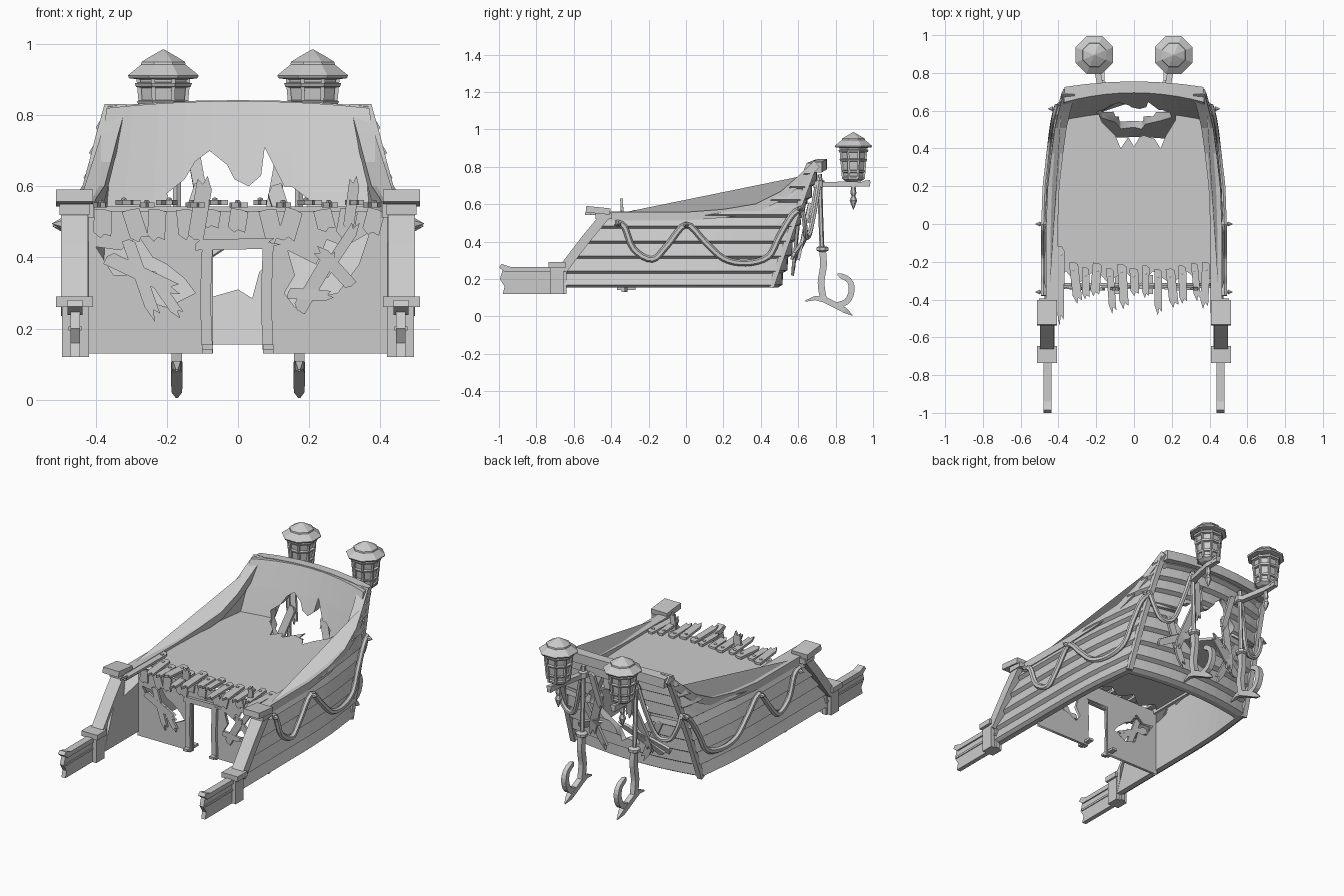
import bpy, bmesh, math, random
from mathutils import Vector, Matrix

if "Cube" in bpy.data.objects:
    bpy.data.objects.remove(bpy.data.objects["Cube"])

random.seed(4)
grey = bpy.data.materials.new("weathered grey")
grey.diffuse_color = (0.6, 0.6, 0.6, 1)
grey.use_nodes = True
grey.node_tree.nodes["Principled BSDF"].inputs["Base Color"].default_value = grey.diffuse_color


def finish(name, me, mirror=False):
    bm = bmesh.new()
    bm.from_mesh(me)
    bmesh.ops.remove_doubles(bm, verts=bm.verts, dist=1e-6)
    bmesh.ops.recalc_face_normals(bm, faces=bm.faces)
    bm.to_mesh(me)
    bm.free()
    me.materials.clear()
    me.materials.append(grey)
    ob = bpy.data.objects.new(name, me)
    bpy.context.collection.objects.link(ob)
    if mirror:
        ob.modifiers.new("mirror", 'MIRROR')
    return ob


def loft(name, rings, mirror=False):
    n, m = len(rings[0]), len(rings)
    faces = [(i*n + j, i*n + (j+1) % n, (i+1)*n + (j+1) % n, (i+1)*n + j)
             for i in range(m-1) for j in range(n)]
    faces += [tuple(range(n)), tuple(range((m-1)*n, m*n))]
    me = bpy.data.meshes.new(name)
    me.from_pydata([tuple(p) for r in rings for p in r], [], faces)
    return finish(name, me, mirror)


def sweep(name, path, w, h, side=(1, 0, 0), n=4, mirror=True, taper=None):
    path, s = [Vector(p) for p in path], Vector(side)
    rings = []
    for i, p in enumerate(path):
        t = (path[min(i+1, len(path)-1)] - path[max(i-1, 0)]).normalized()
        u = t.cross(s).normalized()
        k = taper[i] if taper else 1
        r = math.sqrt(0.5) if n == 4 else 0.5
        angs = [2*math.pi*(j+0.5)/n for j in range(n)]
        rings.append([p + s*(w*k*r*math.cos(a)) + u*(h*k*r*math.sin(a)) for a in angs])
    return loft(name, rings, mirror)


def smooth(pts, k=4):
    p = [Vector(q) for q in pts]
    p = [p[0]] + p + [p[-1]]
    out = []
    for i in range(1, len(p)-2):
        a, b, c, d = p[i-1:i+3]
        for j in range(k):
            t = j/k
            out.append(0.5*(2*b + (c-a)*t + (2*a-5*b+4*c-d)*t*t + (3*b-a-3*c+d)*t**3))
    return out + [p[-2]]


def box(name, c, size, rx=0, mirror=True):
    bm = bmesh.new()
    bmesh.ops.create_cube(bm, size=1, matrix=Matrix.Translation(c) @ Matrix.Rotation(rx, 4, 'X')
                          @ Matrix.Diagonal((*size, 1)))
    me = bpy.data.meshes.new(name)
    bm.to_mesh(me)
    bm.free()
    return finish(name, me, mirror)


def lathe(name, prof, x, y, n=8, mirror=True):
    return loft(name, [[(x + r*math.cos(2*math.pi*(j+.5)/n), y + r*math.sin(2*math.pi*(j+.5)/n), z)
                        for j in range(n)] for r, z in prof], mirror)


def board(name, a, b, w, normal, t=0.014, mirror=False):
    # broken plank with a splintered end at b
    a, d, nrm = Vector(a), Vector(b) - Vector(a), Vector(normal).normalized()
    s = nrm.cross(d).normalized()
    out = [(0, -.5), (.8, -.5), (1, -.1), (.86, .1), (.93, .5), (.06, .5), (.0, .1)]
    return loft(name, [[a + d*u + s*(v*w) + nrm*k for u, v in out] for k in (-t/2, t/2)], mirror)


def plate(name, loops, thick, offset, upright=False):
    # flat sheet; the first loop is the outline and the others are holes
    cu = bpy.data.curves.new(name, 'CURVE')
    cu.dimensions, cu.fill_mode, cu.extrude = '2D', 'BOTH', thick/2
    for lp in loops:
        sp = cu.splines.new('POLY')
        sp.points.add(len(lp)-1)
        for p, q in zip(sp.points, lp):
            p.co = (q[0], q[1], 0, 1)
        sp.use_cyclic_u = True
    tmp = bpy.data.objects.new(name + "_curve", cu)
    bpy.context.collection.objects.link(tmp)
    dg = bpy.context.evaluated_depsgraph_get()
    me = bpy.data.meshes.new_from_object(tmp.evaluated_get(dg))
    bpy.data.objects.remove(tmp)
    me.transform(Matrix.Translation((0, offset, 0)) @ Matrix.Rotation(math.pi/2, 4, 'X')
                 if upright else Matrix.Translation((0, 0, offset)))
    return finish(name, me)


def interp(tab, v):
    if v <= tab[0][0]:
        return tab[0][1]
    for (a, p), (b, q) in zip(tab, tab[1:]):
        if v <= b:
            return p + (q-p)*(v-a)/(b-a)
    return tab[-1][1]


# hull shape rules
half = lambda y: interp([(-.6, .462), (0, .46), (.2, .452), (.4, .43), (.55, .41), (.7, .37)], y)
front = lambda z: interp([(.27, -.65), (.5299, -.46), (.53, 0), (.55, .2), (.58, .38),
                          (.66, .52), (.74, .61), (.82, .68)], z)
stern = lambda z: interp([(.155, .45), (.3, .5), (.5, .57), (.66, .625), (.82, .685)], z)
levels = [.155, .23, .31, .39, .47, .5299, .53, .61, .68, .75, .82]
prof = []
for a, b in zip(levels, levels[1:]):
    prof += [(a, -.008)] + ([(a+.014, .012)] if b-a > .01 else [])
prof += [(.82, -.008)] + [(z, -.04) for z in reversed(levels)]

# planked hull sides
rings = []
for i in range(15):
    u, r = i/14, []
    for z, o in prof:
        y = front(z) + (stern(z) - front(z))*u
        r.append((half(y) + o, y, z))
    rings.append(r)
loft("hull_side", rings, True)

# planked transom with a jagged hole
rings = []
for i in range(11):
    v = -1 + i/5
    rings.append([(v*(half(stern(z)) - .004), stern(z) + o + .05*(1-v*v),
                   z + .02*(1-v*v)*(z-.155)/.665) for z, o in prof])
transom = loft("transom", rings)
hole = [(-.07, .29), (0, .31), (.04, .285), (.06, .36), (.14, .43), (.2, .5), (.19, .57), (.15, .6),
        (.13, .6), (.1, .66), (.075, .71), (.065, .63), (.03, .6), (-.01, .62), (-.03, .66),
        (-.08, .70), (-.12, .67), (-.15, .62), (-.2, .58), (-.17, .48), (-.1, .4)]
cutter = plate("hole_cutter", [hole], .8, .6, True)
cutter.hide_render = True
cutter.hide_viewport = True
bo = transom.modifiers.new("hole", 'BOOLEAN')
bo.object, bo.operation, bo.solver = cutter, 'DIFFERENCE', 'EXACT'

# rails
rail = [(-.47, .535), (0, .535), (.2, .55), (.38, .58), (.52, .65), (.61, .73), (.7, .815)]
sweep("side_rail", [(half(y) - .026, y, z) for y, z in rail], .062, .045)
sweep("stern_rail", [(x, .70 + .03*(1-(x/.37)**2), .797 + .018*(1-(x/.37)**2))
                     for x in (-.365, -.25, -.12, 0, .12, .25, .365)], .05, .055, (0, 1, 0), mirror=False)
sweep("stern_corner_trim", [(half(stern(z)) - .008, stern(z) + .004, z)
                            for z in (.155, .3, .45, .6, .8)], .03, .03)
# front posts and the low rails ahead of them
sweep("sloped_post", [(.46, -.43, .54), (.46, -.53, .42), (.46, -.66, .25)], .075, .05)
box("upper_post_cap", (.46, -.47, .567), (.105, .13, .034), -.1)
box("upper_post_block", (.46, -.44, .535), (.085, .09, .03))
box("lower_post", (.457, -.69, .2), (.075, .075, .16))
box("lower_post_cap", (.46, -.69, .275), (.105, .09, .03))
loft("low_rail", [[(x, y, z) for y, z in [(-.64, .12), (-.98, .12), (-.97, .16), (-.995, .2),
                                          (-.98, .25), (-.64, .25)]] for x in (.445, .471)], True)
loft("low_rail_top", [[(x, y, z) for y, z in [(-.64, .238), (-.97, .238), (-1, .262), (-.985, .28),
                                              (-.94, .265), (-.64, .265)]] for x in (.438, .48)], True)
sweep("low_rail_strip", [(.458, -.64, .2), (.458, -.98, .2)], .036, .012)

# deck with a broken stern end and front edge
plate("deck", [[(-.43, -.31), (-.36, -.25), (-.3, -.32), (-.2, -.24), (-.14, -.31), (-.05, -.25),
                (.03, -.32), (.1, -.25), (.2, -.32), (.28, -.25), (.35, -.31), (.43, -.28),
                (.42, .2), (.4, .4), (.37, .6), (.22, .63), (.22, .55), (.17, .47), (.14, .4),
                (.11, .45), (.05, .47), (.03, .46), (0, .41), (-.03, .46), (-.07, .4), (-.1, .47),
                (-.17, .54), (-.2, .62), (-.37, .6), (-.4, .4), (-.42, .2)]], .016, .535)
for i in range(13):
    x, y0 = -.385 + i*.064, -.2 - random.random()*.04
    if i == 0:
        y0 = -.12
    y1, dx = random.uniform(-.37, -.5), random.uniform(-.03, .03)
    z = .548 + .006*(i % 2)
    board("deck_plank", (x, y0, z), (x + dx, -.54 if i == 0 else y1, z), random.uniform(.035, .05), (0, 0, 1))
    lathe("plank_nail", [(.009, z), (.009, z+.011), (.004, z+.014)], x, y0 - .04, 6, False)

# front bulkhead with doorway and broken holes
plate("bulkhead", [
    [(-.43, .13), (-.07, .13), (-.07, .43), (.08, .43), (.08, .13), (.43, .13), (.43, .53), (-.43, .53)],
    [(-.4, .43), (-.35, .35), (-.29, .35), (-.27, .28), (-.2, .26), (-.12, .3), (-.15, .34), (-.2, .38),
     (-.24, .4), (-.28, .46), (-.33, .42)],
    [(.13, .3), (.16, .26), (.22, .29), (.28, .3), (.34, .38), (.37, .47), (.3, .43), (.25, .45),
     (.22, .38), (.14, .42), (.16, .35)]], .016, -.32, True)
for x in (-.086, .085):
    sweep("door_post", [(x, -.33, .13), (x-.006, -.33, .28), (x, -.33, .44)], .03, .03, mirror=False)
    box("door_post_foot", (x, -.32, .148), (.03, .1, .014), mirror=False)
board("door_lintel", (-.12, -.335, .435), (.12, -.335, .44), .03, (0, -1, 0), .02)
for a, b, w in [((-.12, .45), (-.09, .63), .045), ((-.31, .45), (-.23, .22), .035), ((-.37, .4), (-.16, .3), .04),
                ((-.25, .36), (-.16, .23), .03), ((.17, .25), (.27, .42), .04), ((.32, .32), (.22, .43), .035),
                ((.24, .35), (.34, .5), .03), ((.31, .48), (.33, .63), .03), ((.14, .3), (.27, .29), .03)]:
    board("bulkhead_board", (a[0], -.337, a[1]), (b[0], -.345, b[1]), w, (0, -1, 0))
# shards under the deck's front edge
for i in range(11):
    x = -.38 + i*.077
    board("hanging_shard", (x, -.335, .535), (x + random.uniform(-.03, .03), -.335, random.uniform(.43, .5)),
          .05, (0, -1, 0), .01)

# garland along the sides and over the stern
g = [(-.38, .5), (-.33, .48), (-.28, .36), (-.18, .305), (-.1, .38), (0, .49), (.1, .4), (.2, .31),
     (.32, .285), (.44, .32), (.5, .43), (.57, .545), (.63, .58)]
sweep("side_garland", smooth([(half(y) + .018, y, z) for y, z in g]), .03, .034, n=6)
sweep("stern_garland", smooth([(.405, .62, .58), (.385, .635, .5), (.34, .64, .43), (.27, .66, .44),
                               (.22, .69, .58), (.18, .715, .74)]), .028, .028, (0, 1, 0), 6)
for y, z in [(0, .488), (-.36, .495), (.61, .575)]:
    x = half(y)
    sweep("garland_spike", [(x, y, z), (x+.035, y, z), (x+.037, y, z), (x+.062, y, z)],
          .03, .03, (0, 1, 0), 6, taper=[.6, .6, 1, .05])

# broken boards on the stern
for a, b, w in [((.1, .66, .6), (.2, .6, .3), .045), ((.25, .6, .5), (.12, .57, .22), .04),
                ((.3, .57, .32), (.1, .64, .42), .04), ((.13, .7, .72), (.09, .66, .5), .035)]:
    board("stern_board", a, b, w, (0, 1, -.35), .016, True)
board("stern_beam", (-.26, .58, .3), (-.02, .66, .46), .04, (0, 1, -.35), .016)

# lantern arms and lanterns
LX, LY = .21, .895
sweep("lantern_arm", [(.165, .68, .705), (.18, .74, .705), (LX, LY, .707), (LX, .985, .705)], .032, .028,
      taper=[1.2, 1, 1, .8])
sweep("arm_fork", [(LX, .93, .707), (LX, .96, .72), (LX, .985, .722)], .03, .014)
lathe("pendant", [(.002, .572), (.02, .62), (.01, .645), (.016, .66), (.01, .71)], LX, LY, 6)
lathe("lantern_body", [(.04, .72), (.06, .732), (.064, .745), (.056, .75), (.07, .9), (.076, .905)], LX, LY)
for r, z in [(.066, .775), (.076, .835), (.083, .885)]:
    lathe("lantern_band", [(r-.012, z-.008), (r, z-.005), (r+.004, z+.005), (r-.012, z+.008)], LX, LY)
lathe("lantern_roof", [(.07, .9), (.104, .904), (.108, .912), (.068, .942), (.066, .95), (.04, .965),
                       (.002, .985)], LX, LY)
for i in range(8):
    a = math.pi*(i + .5)/4
    c, s = math.cos(a), math.sin(a)
    sweep("lantern_bar", [(LX + c*.06, LY + s*.06, .735), (LX + c*.076, LY + s*.076, .905)], .011, .011)

# anchors hanging from the stern
AX = .172
sweep("anchor_pole", [(AX, .715, .76), (AX, .72, .55), (AX, .727, .36)], .026, .026, n=6)
lathe("anchor_collar", [(.02, .345), (.034, .352), (.034, .368), (.02, .375)], AX, .73)
lathe("anchor_top_collar", [(.016, .69), (.026, .695), (.026, .725), (.016, .73)], AX, .717)
sweep("anchor_shank", smooth([(AX, .73, .36), (AX, .735, .27), (AX, .722, .18), (AX, .735, .09)], 3), .03, .036)
sweep("anchor_arm", [(AX, .638, .082), (AX, .69, .098), (AX, .74, .09), (AX, .81, .055), (AX, .85, .032),
                     (AX, .89, .006)], .032, .032, taper=[.2, .7, 1, 1, .9, .15])
sweep("anchor_hook", smooth([(AX, .80, .058), (AX, .86, .08), (AX, .886, .14), (AX, .87, .195),
                             (AX, .81, .225)], 3), .03, .032,
      taper=[1, 1, 1, 1, 1, 1, 1, 1, .95, .9, .9, .8, .25])
